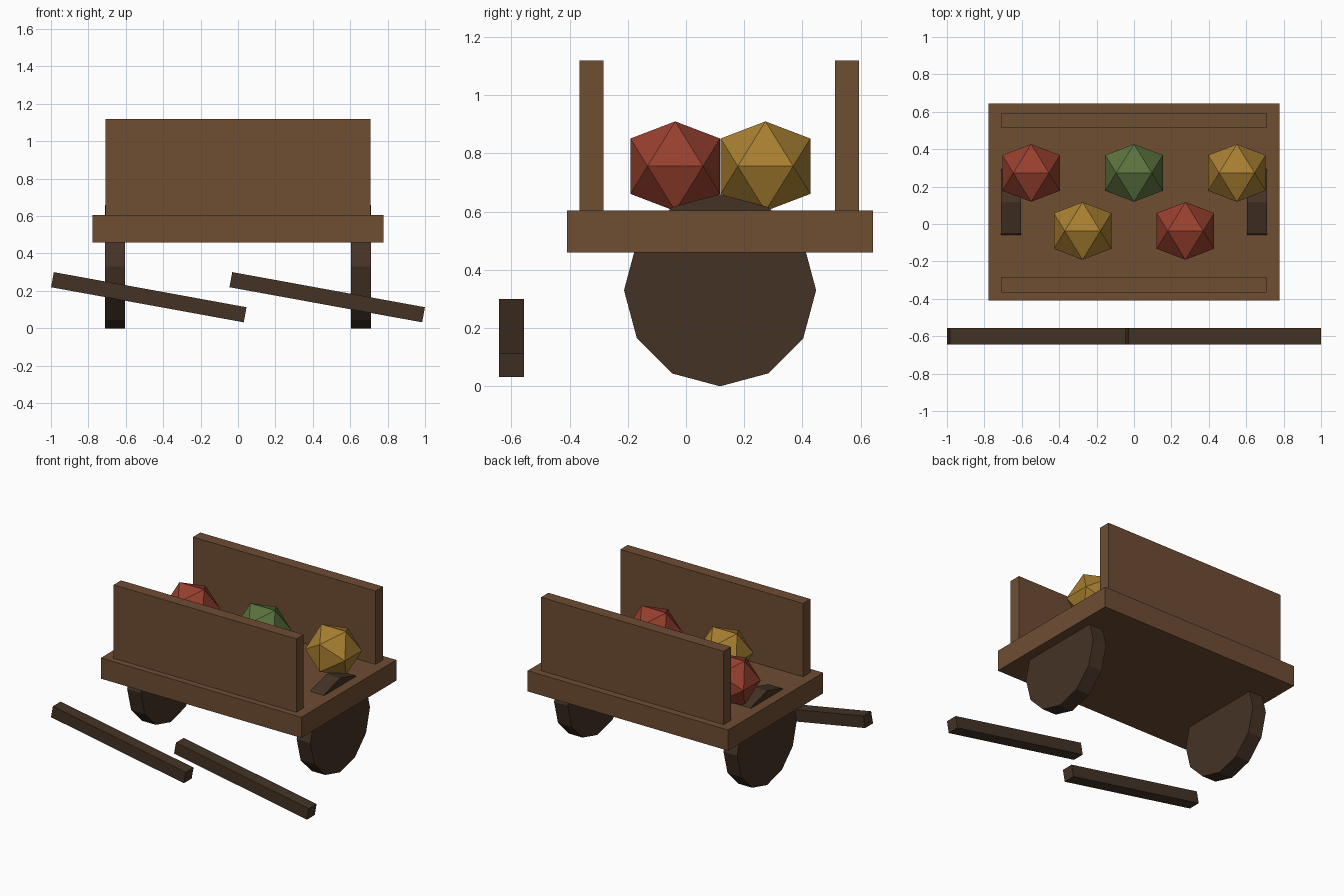
import bpy, math
from mathutils import Vector

if "Cube" in bpy.data.objects:
    bpy.data.objects.remove(bpy.data.objects["Cube"])


def material(name, rgb):
    m = bpy.data.materials.new(name)
    m.diffuse_color = (*[(c / 255) ** 2.2 for c in rgb], 1)
    m.use_nodes = True
    m.node_tree.nodes["Principled BSDF"].inputs["Base Color"].default_value = m.diffuse_color
    return m


WOOD = material("wood", (110, 78, 54))
DARK = material("dark_wood", (70, 54, 42))
RED = material("red", (150, 66, 50))
GREEN = material("green", (92, 114, 64))
YELLOW = material("yellow", (166, 126, 52))


def mesh_object(name, verts, faces, loc, mat):
    me = bpy.data.meshes.new(name)
    me.from_pydata(verts, [], faces)
    me.materials.append(mat)
    ob = bpy.data.objects.new(name, me)
    ob.location = loc
    bpy.context.collection.objects.link(ob)
    return ob


def box(name, loc, size, mat, tilt=0):
    bpy.ops.mesh.primitive_cube_add(size=1, location=loc)
    ob = bpy.context.object
    ob.name = name
    ob.scale = size
    ob.rotation_euler.y = tilt
    ob.data.materials.append(mat)
    return ob


# Cart bed and the two side boards
box("bed", (0, 0.117, 0.532), (1.554, 1.052, 0.145), WOOD)
for name, y in (("front_board", -0.325), ("back_board", 0.553)):
    box(name, (0, y, 0.861), (1.416, 0.082, 0.515), WOOD)

# Twelve-sided wheels, one vertex straight down
N, R = 12, 0.33
for name, x in (("left_wheel", -0.657), ("right_wheel", 0.657)):
    verts = [(s * 0.053, R * math.sin(math.tau * i / N), R * math.cos(math.tau * i / N))
             for s in (-1, 1) for i in range(N)]
    faces = [(i, (i + 1) % N, N + (i + 1) % N, N + i) for i in range(N)]
    faces = [f[::-1] for f in faces]
    faces += [tuple(range(N)), tuple(range(2 * N - 1, N - 1, -1))]
    wheel = mesh_object(name, verts, [f[::-1] for f in faces], (x, 0.117, R), DARK)

# Tilted handle bars in front of the cart
for name, x in (("left_handle", -0.477), ("right_handle", 0.477)):
    box(name, (x, -0.6, 0.166), (1.047, 0.086, 0.082), DARK, 0.18)

# Icosahedral goods: corners of three crossed golden rectangles
PHI = (1 + math.sqrt(5)) / 2
corners = []
for a in (-1, 1):
    for b in (-PHI, PHI):
        corners += [Vector((a, 0, b)), Vector((0, b, a)), Vector((b, a, 0))]
tris = []
for i in range(12):
    for j in range(i + 1, 12):
        for k in range(j + 1, 12):
            p, q, r = corners[i], corners[j], corners[k]
            if max((p - q).length, (q - r).length, (r - p).length) < 2.1:
                outward = (q - p).cross(r - p).dot(p) > 0
                tris.append((i, j, k) if outward else (i, k, j))
verts = [c.normalized() * 0.181 for c in corners]

goods = [(-0.55, 0.273, RED), (0, 0.273, GREEN), (0.55, 0.273, YELLOW),
         (-0.275, -0.037, YELLOW), (0.275, -0.037, RED)]
for n, (x, y, mat) in enumerate(goods, 1):
    mesh_object(f"fruit_{n}", verts, tris, (x, y, 0.756), mat)

# Make sure every part has outward normals
import bmesh
for ob in bpy.context.collection.objects:
    bm = bmesh.new()
    bm.from_mesh(ob.data)
    bmesh.ops.recalc_face_normals(bm, faces=bm.faces)
    bm.to_mesh(ob.data)
    bm.free()
